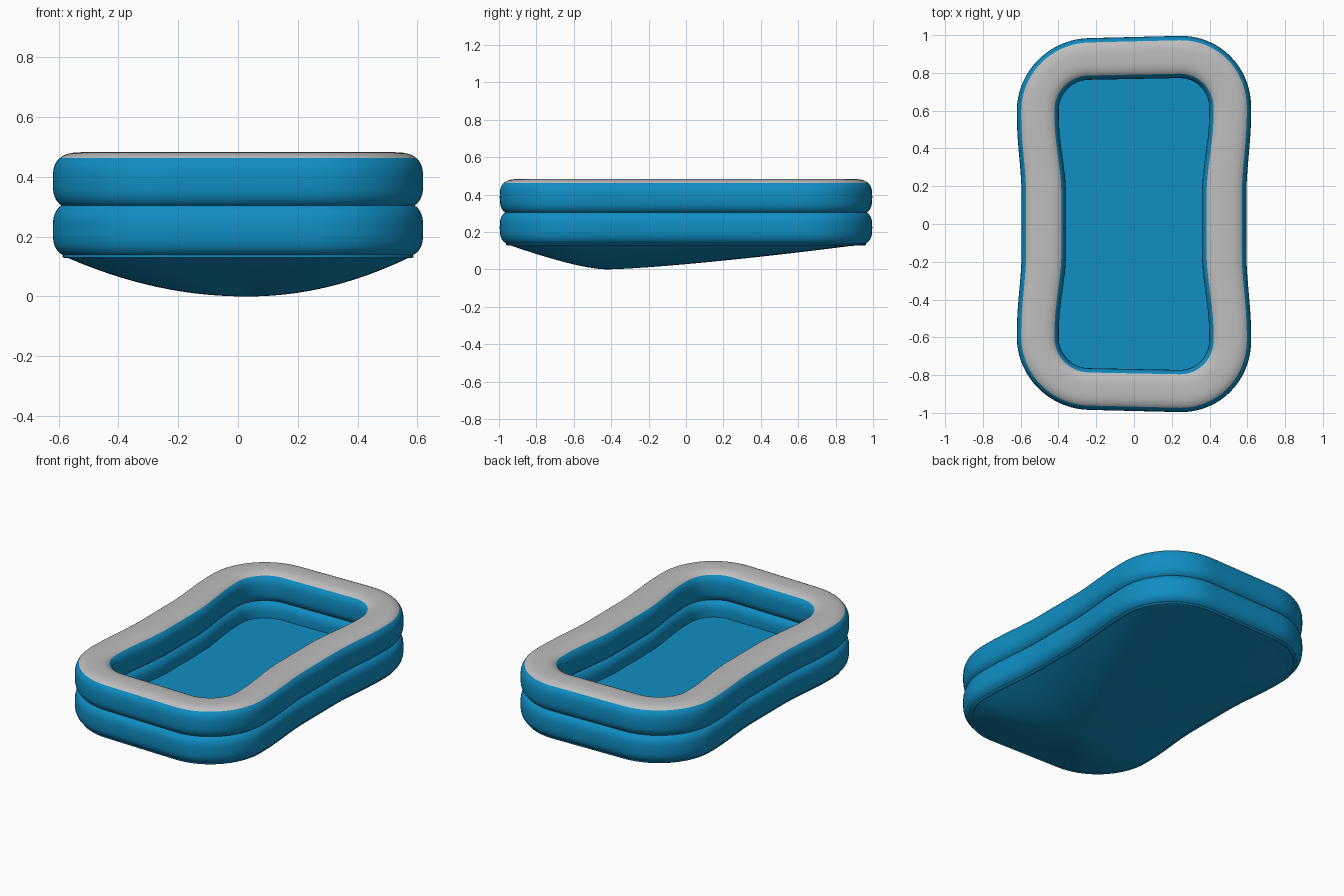
import bpy
import math
from mathutils import Vector

cube = bpy.data.objects.get("Cube")
if cube:
    bpy.data.objects.remove(cube, do_unlink=True)

HALF_W, HALF_L, CORNER = 0.62, 0.99, 0.38
TUBE_W, TUBE_H = 0.111, 0.097      # half sizes of a tube's cross-section
LOWER_Z, UPPER_Z = 0.223, 0.386


def material(name, rgb):
    mat = bpy.data.materials.new(name)
    mat.use_nodes = True
    colour = (*rgb, 1.0)
    mat.diffuse_color = colour
    bsdf = mat.node_tree.nodes["Principled BSDF"]
    bsdf.inputs["Base Color"].default_value = colour
    bsdf.inputs["Roughness"].default_value = 0.6
    return mat


blue = material("pool blue", (0.005, 0.27, 0.55))
grey = material("rim grey", (0.51, 0.51, 0.51))


def outline(inset):
    """Waisted rounded rectangle, moved inwards by the inset."""
    cx, cy, r = HALF_W - CORNER, HALF_L - CORNER, CORNER - inset
    centres = [(cx, cy), (-cx, cy), (-cx, -cy), (cx, -cy)]
    arc, pts = 18, []
    for q, (x, y) in enumerate(centres):
        for i in range(arc + 1):
            a = math.pi / 2 * (q + i / arc)
            pts.append(Vector((x + r * math.cos(a), y + r * math.sin(a))))
        # straight run to the start of the next corner
        a = math.pi / 2 * (q + 1)
        nx, ny = centres[(q + 1) % 4]
        end = Vector((nx + r * math.cos(a), ny + r * math.sin(a)))
        start, steps = pts[-1].copy(), 28 if q % 2 else 10
        pts += [start.lerp(end, i / steps) for i in range(1, steps)]
    for p in pts:
        t = min(max((abs(p.y) - 0.15) / 0.42, 0), 1)
        waist = (0.025 + 0.06 * inset) * (1 - t * t * (3 - 2 * t))
        p.x -= math.copysign(waist, p.x) * min(abs(p.x) / 0.3, 1)
        p.y *= 1 + 0.025 * p.x
    return pts


def make_object(name, verts, faces, mats, smooth=True):
    mesh = bpy.data.meshes.new(name)
    mesh.from_pydata(verts, [], faces)
    for mat in mats:
        mesh.materials.append(mat)
    obj = bpy.data.objects.new(name, mesh)
    bpy.context.collection.objects.link(obj)
    for poly in mesh.polygons:
        poly.use_smooth = smooth
    return obj


def bridge(rings, closed):
    """Quads between successive rings of equal length."""
    n, m = len(rings[0]), len(rings)
    faces = []
    for j in range(m if closed else m - 1):
        k = (j + 1) % m
        for i in range(n):
            h = (i + 1) % n
            faces.append((j * n + i, j * n + h, k * n + h, k * n + i))
    return [v for ring in rings for v in ring], faces


def tube(name, inset, z, half_w, half_h, mats, power=3.0, sides=48):
    """Sweep a soft squarish section round the outline."""
    def soft(v):
        return math.copysign(abs(v) ** (2 / power), v)
    rings = []
    for j in range(sides):
        a = math.tau * j / sides
        d = inset - half_w * soft(math.cos(a))
        h = z + half_h * soft(math.sin(a))
        rings.append([(p.x, p.y, h) for p in outline(d)])
    return make_object(name, *bridge(rings, True), mats)


# Inflated walls
tube("lower_tube", TUBE_W, LOWER_Z, TUBE_W, TUBE_H, [blue])
upper = tube("upper_tube", TUBE_W, UPPER_Z, TUBE_W, TUBE_H, [blue, grey])
for poly in upper.data.polygons:
    poly.material_index = int(poly.center.z > 0.462)

# Welded seam where the underside joins the wall
tube("bottom_seam", 0.042, 0.134, 0.01, 0.006, [blue], power=2, sides=10)

# Flat floor inside
floor = [(p.x, p.y, 0.21) for p in outline(0.2)]
make_object("pool_floor", floor, [tuple(range(len(floor)))], [blue], False)

# Sagging underside, deepest towards the front
low = Vector((0.03, -0.42))
rim = outline(0.037)
rings = []
steps = 24
for j in range(steps + 1):
    s = max(1 - j / steps, 0.005)
    ring = []
    for p in rim:
        side = (p - low).normalized().x ** 2
        xy = low.lerp(p, s)
        ring.append((xy.x, xy.y, 0.135 * s ** (1.3 + 0.75 * side)))
    rings.append(ring)
verts, faces = bridge(rings, False)
n = len(rim)
faces = [f[::-1] for f in faces]
faces.append(tuple(reversed(range(steps * n, (steps + 1) * n))))
make_object("sagging_underside", verts, faces, [blue])
